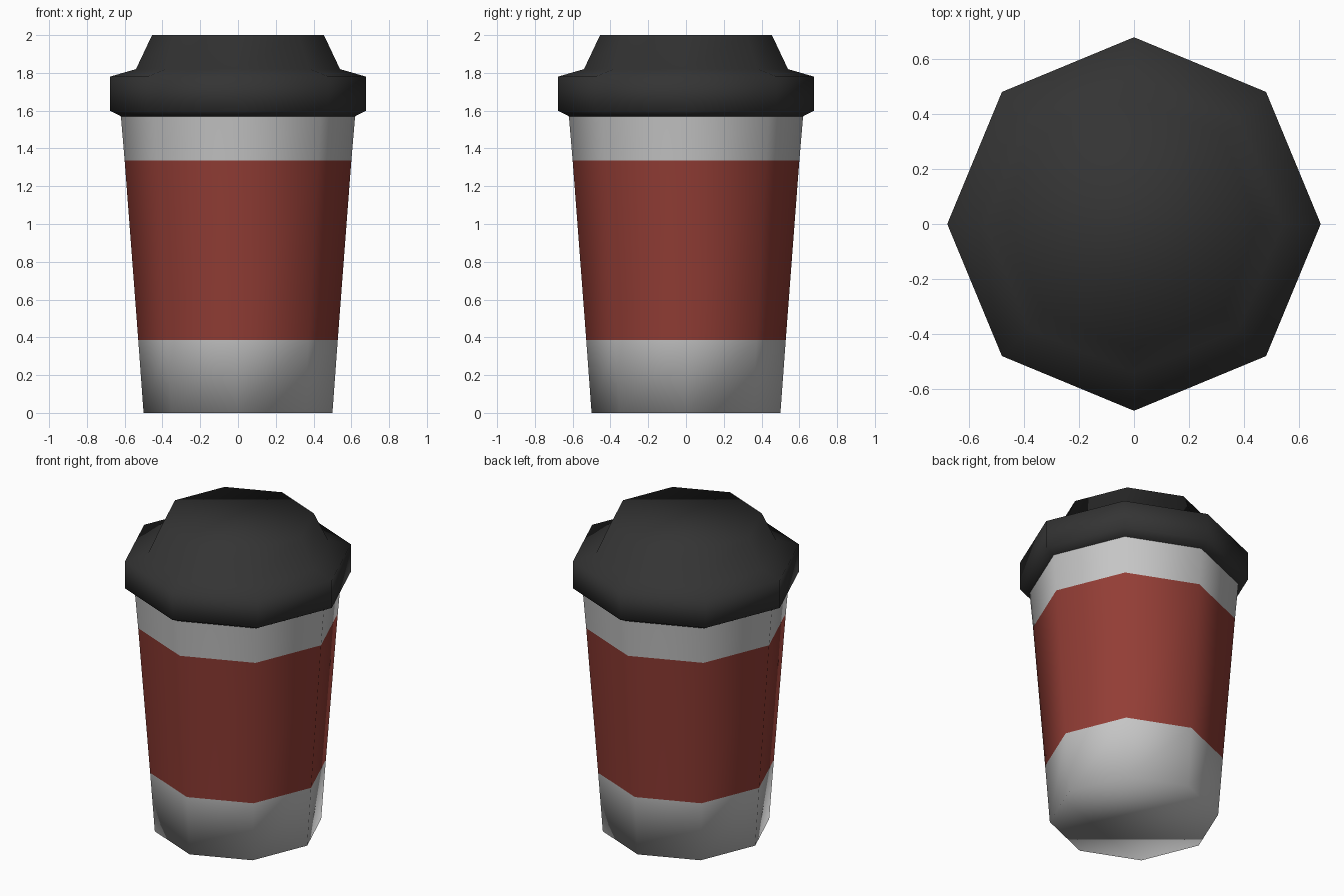
import bpy, bmesh, math

if "Cube" in bpy.data.objects:
    bpy.data.objects.remove(bpy.data.objects["Cube"])

SIDES = 8


def material(name, color):
    m = bpy.data.materials.new(name)
    m.diffuse_color = (*color, 1.0)
    m.use_nodes = True
    m.node_tree.nodes["Principled BSDF"].inputs["Base Color"].default_value = m.diffuse_color
    return m


def lathe(name, profile, mats, cap_bottom=False, cap_top=False, rule=None):
    """Revolve (radius, z) points into an eight-sided shell."""
    bm = bmesh.new()
    rings = []
    for r, z in profile:
        angles = [math.tau * i / SIDES for i in range(SIDES)]
        rings.append([bm.verts.new((r * math.cos(a), r * math.sin(a), z)) for a in angles])
    for low, high in zip(rings, rings[1:]):
        for i in range(SIDES):
            j = (i + 1) % SIDES
            bm.faces.new((low[i], low[j], high[j], high[i]))
    if cap_bottom:
        bm.faces.new(rings[0][::-1])
    if cap_top:
        bm.faces.new(rings[-1])
    for f in bm.faces:
        f.smooth = True
        if rule:
            f.material_index = rule(f.calc_center_median().z)
    mesh = bpy.data.meshes.new(name)
    bm.to_mesh(mesh)
    bm.free()
    for m in mats:
        mesh.materials.append(m)
    obj = bpy.data.objects.new(name, mesh)
    bpy.context.collection.objects.link(obj)
    return obj


paper = material("light_grey_paper", (0.56, 0.56, 0.56))
sleeve = material("brick_red_sleeve", (0.29, 0.047, 0.036))
plastic = material("dark_grey_plastic", (0.034, 0.034, 0.034))

# Tapered cup with a flush coloured sleeve band
lathe("cup", [(0.50, 0.0), (0.528, 0.385), (0.60, 1.335), (0.62, 1.57)],
      [paper, sleeve], cap_bottom=True,
      rule=lambda z: 1 if 0.385 < z < 1.335 else 0)

# Lid: sloped underside, wide rim, shoulder and raised flat top
lathe("lid", [(0.62, 1.57), (0.678, 1.60), (0.678, 1.78), (0.54, 1.82), (0.455, 2.0)],
      [plastic], cap_top=True)
